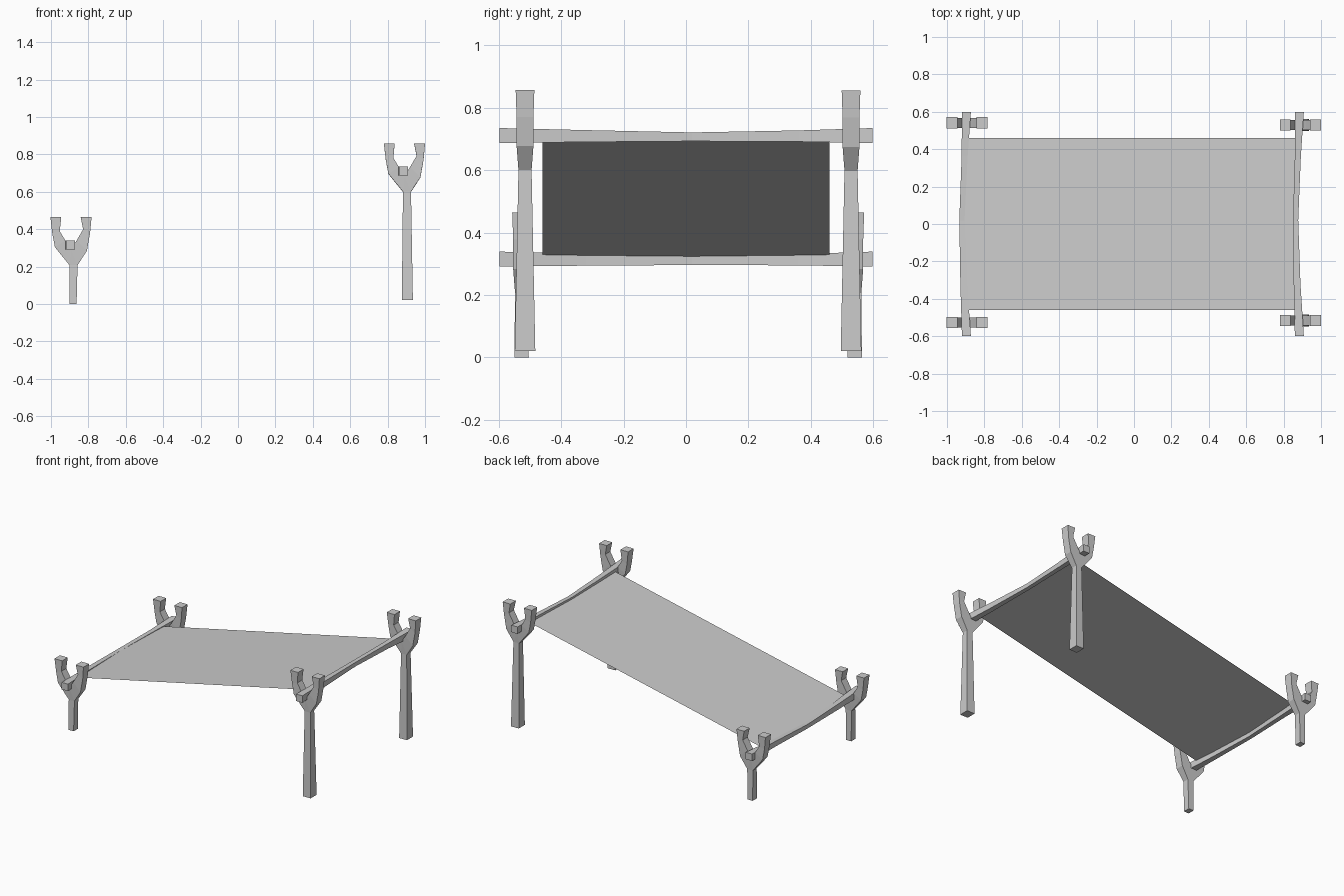
import bpy, bmesh
from mathutils import Vector

cube = bpy.data.objects.get("Cube")
if cube:
    bpy.data.objects.remove(cube, do_unlink=True)

grey = bpy.data.materials.new("plain grey")
grey.use_nodes = True
COLOUR = (0.6, 0.6, 0.6, 1)
grey.diffuse_color = COLOUR
grey.node_tree.nodes["Principled BSDF"].inputs["Base Color"].default_value = COLOUR


def finish(name, bm):
    bmesh.ops.recalc_face_normals(bm, faces=bm.faces)
    mesh = bpy.data.meshes.new(name)
    bm.to_mesh(mesh)
    bm.free()
    mesh.materials.append(grey)
    obj = bpy.data.objects.new(name, mesh)
    bpy.context.collection.objects.link(obj)
    return obj


# Fork outline as rows of (left, right) points: x from the fork centre, z from its top
WAIST = ((-0.008, -0.257), (0.035, -0.257))
CROTCH = (0.0, -0.17)
LEFT_ARM = [(WAIST[0], CROTCH), ((-0.086, -0.16), (-0.03, -0.125)),
            ((-0.1, -0.086), (-0.06, -0.075)), ((-0.11, 0), (-0.052, 0))]
RIGHT_ARM = [(CROTCH, WAIST[1]), ((0.03, -0.125), (0.085, -0.18)),
             ((0.065, -0.065), (0.102, -0.086)), ((0.052, 0), (0.11, 0))]


def forked_post(name, x, y, top, foot_z, foot_left, foot_right, foot_depth):
    foot = ((foot_left, foot_z - top), (foot_right, foot_z - top))
    outlines = [(WAIST[0], WAIST[1], CROTCH)]
    for rows in ([foot, WAIST], LEFT_ARM, RIGHT_ARM):
        for (a, b), (c, d) in zip(rows, rows[1:]):
            outlines.append((a, b, d, c))

    def half_depth(z):
        if z < -0.3:
            return foot_depth
        return 0.021 if z < -0.2 else 0.027 if z < -0.01 else 0.03

    bm = bmesh.new()
    sheets = []
    for side in (-1, 1):
        points = {p for face in outlines for p in face}
        sheets.append({p: bm.verts.new((x + p[0], y + side * half_depth(p[1]), top + p[1]))
                       for p in points})
    for sheet in sheets:
        for face in outlines:
            bm.faces.new([sheet[p] for p in face])
    # Close the rim between the front and back sheets
    edges = [frozenset(e) for f in outlines for e in zip(f, f[1:] + f[:1])]
    for edge in set(edges):
        if edges.count(edge) == 1:
            a, b = edge
            front, back = sheets
            bm.faces.new((front[a], front[b], back[b], back[a]))
    finish(name, bm)


forked_post("tall_post_front", 0.89, -0.516, 0.857, 0.02, -0.014, 0.045, 0.033)
forked_post("tall_post_back", 0.89, 0.529, 0.855, 0.02, -0.014, 0.045, 0.033)
forked_post("short_post_front", -0.893, -0.527, 0.464, 0, -0.008, 0.03, 0.023)
forked_post("short_post_back", -0.893, 0.541, 0.464, 0, -0.008, 0.03, 0.023)


# Bent square poles, thinner towards the middle
def pole(name, rings):
    bm = bmesh.new()
    loops = []
    for y, x, z, w, h in rings:
        loops.append([bm.verts.new((x + sx * w, y, z + sz * h))
                      for sx, sz in ((-1, -1), (1, -1), (1, 1), (-1, 1))])
    for a, b in zip(loops, loops[1:]):
        for i in range(4):
            j = (i + 1) % 4
            bm.faces.new((a[i], a[j], b[j], b[i]))
    bm.faces.new(loops[0])
    bm.faces.new(loops[-1])
    finish(name, bm)


def bent_rings(x, z, bow, sag):
    return [(-0.598, x, z, 0.024, 0.024),
            (-0.32, x - bow * 0.6, z - sag * 0.4, 0.018, 0.019),
            (0.02, x - bow, z - sag, 0.014, 0.014),
            (0.36, x - bow * 0.4, z - sag * 0.4, 0.016, 0.018),
            (0.598, x, z, 0.024, 0.024)]


pole("low_pole", bent_rings(-0.896, 0.315, 0.024, 0.005))
pole("high_pole", bent_rings(0.884, 0.711, 0.02, 0.004))

# Stretched cloth sheet between the poles
bm = bmesh.new()
corners = [(-0.91, -0.46, 0.323), (0.872, -0.46, 0.713),
           (0.872, 0.46, 0.713), (-0.91, 0.46, 0.323)]
bm.faces.new([bm.verts.new(Vector(c)) for c in corners])
finish("cloth_sheet", bm)
